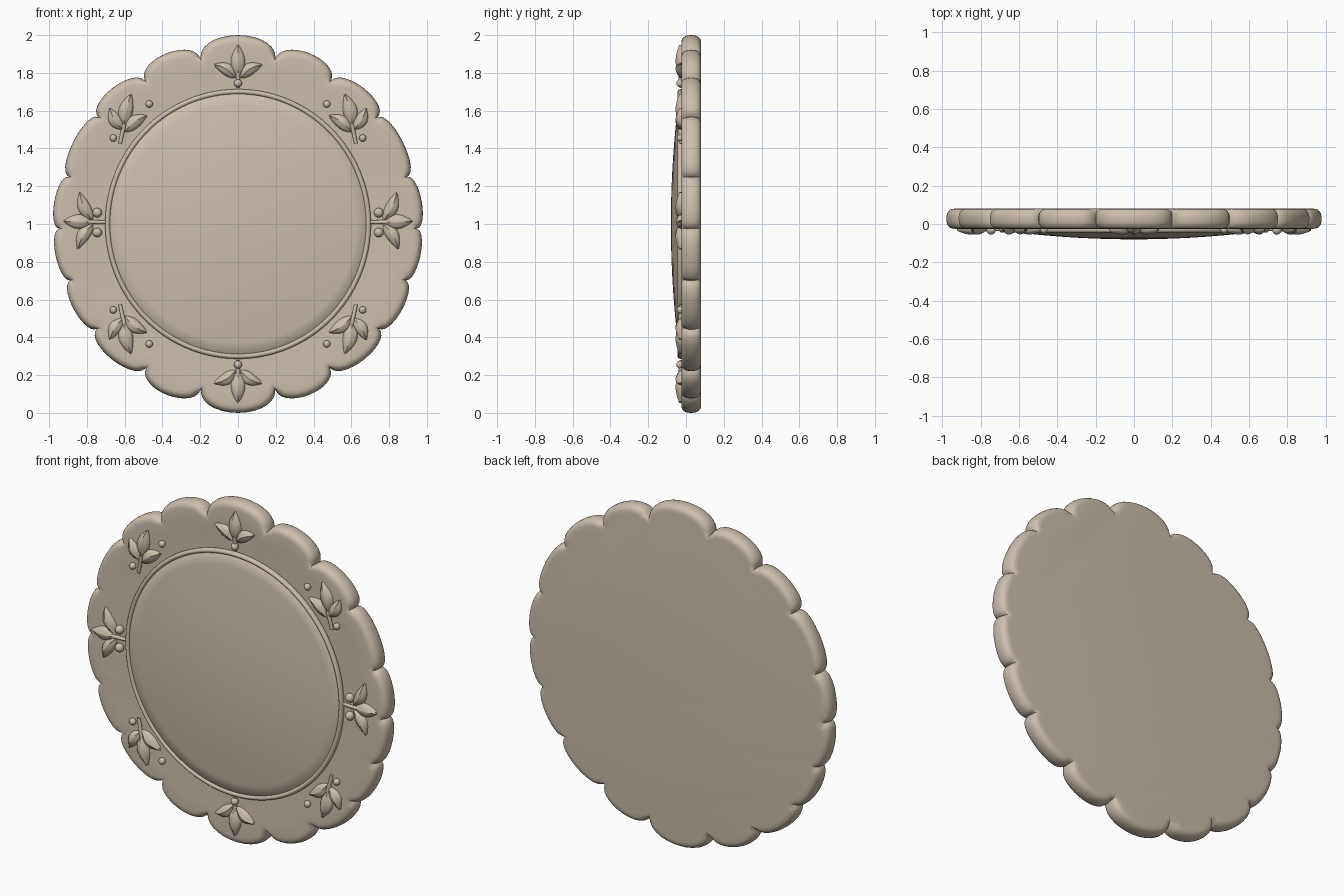
import bpy
import bmesh
from math import sin, cos, pi, radians
from mathutils import Vector

if "Cube" in bpy.data.objects:
    bpy.data.objects.remove(bpy.data.objects["Cube"])

clay = bpy.data.materials.new("warm beige clay")
clay.use_nodes = True
COLOR = (0.60, 0.52, 0.42, 1)
clay.diffuse_color = COLOR
bsdf = clay.node_tree.nodes["Principled BSDF"]
bsdf.inputs["Base Color"].default_value = COLOR
bsdf.inputs["Roughness"].default_value = 0.7
MID = 1.0  # height of the plate centre


def finish(name, bm, angle=40):
    bmesh.ops.recalc_face_normals(bm, faces=bm.faces)
    mesh = bpy.data.meshes.new(name)
    bm.to_mesh(mesh)
    bm.free()
    mesh.materials.append(clay)
    ob = bpy.data.objects.new(name, mesh)
    bpy.context.collection.objects.link(ob)
    bpy.ops.object.select_all(action="DESELECT")
    ob.select_set(True)
    bpy.context.view_layer.objects.active = ob
    bpy.ops.object.shade_smooth_by_angle(angle=radians(angle))
    return ob


def bridge(bm, a, b, closed=True):
    n = len(a)
    for i in range(n if closed else n - 1):
        j = (i + 1) % n
        bm.faces.new((a[i], a[j], b[j], b[i]))


# Scalloped outline: notch angle, notch radius, crown radius of the next lobe
half = [(-77.3, .90, .98), (-57.4, .905, .98), (-36.6, .93, .98), (-18.6, .935, .98),
        (-1.5, .945, .98), (15.6, .93, .975), (37.4, .93, .98), (57, .905, .98)]
last = (77.2, .90, 1.0)
left = [(180 - half[i + 1][0], half[i + 1][1], half[i][2]) for i in reversed(range(len(half) - 1))]
notches = half + [last, (180 - last[0], last[1], half[-1][2])] + left
notches.append((180 - half[0][0], half[0][1], 1.0))

STEPS = 14
outline = []
for k, (ang, rad, crown) in enumerate(notches):
    ang2, rad2, _ = notches[(k + 1) % len(notches)]
    if ang2 < ang:
        ang2 += 360
    p = Vector((cos(radians(ang)), sin(radians(ang)))) * rad
    q = Vector((cos(radians(ang2)), sin(radians(ang2)))) * rad2
    m = (p + q) / 2
    out = m.normalized()
    sag = crown - m.length
    for s in range(STEPS):
        t = pi * s / STEPS
        outline.append(m + (p - m) * cos(t) + out * sag * sin(t) ** 0.9)

N = len(outline)
normals = []
for i in range(N):
    d = outline[(i + 1) % N] - outline[i - 1]
    normals.append(Vector((d.y, -d.x)).normalized())

# Plate: flat back, rounded scalloped rim, shallow border, domed centre
RING, TALL = 0.69, 1.015
bm = bmesh.new()


def loop(points, y):
    return [bm.verts.new((p.x, y, MID + p.y)) for p in points]


rings = []
for k in range(13):
    a = pi / 2 - pi * k / 12
    inset = 0.045 * (1 - max(cos(a), 0) ** 0.75)
    depth = abs(sin(a)) ** 0.85 * (1 if a > 0 else -1)
    rings.append(loop([p - n * inset for p, n in zip(outline, normals)], 0.0275 + 0.0525 * depth))
circle = [Vector((p.normalized().x, p.normalized().y * TALL)) for p in outline]
inner = [p - n * 0.045 for p, n in zip(outline, normals)]
for f, y in ((.3, -.024), (.65, -.021), (1, -.02)):
    rings.append(loop([p.lerp(c * RING, f) for p, c in zip(inner, circle)], y))
for f in (.985, .9, .8, .7, .6, .5, .4, .3, .2, .1):
    rings.append(loop([c * RING * f for c in circle], -0.08 + 0.046 * f * f))
for a, b in zip(rings, rings[1:]):
    bridge(bm, a, b)
bm.faces.new(rings[0])
tip = bm.verts.new((0, -0.08, MID))
for i in range(N):
    bm.faces.new((rings[-1][i], rings[-1][(i + 1) % N], tip))
finish("scalloped_plate", bm, 50)

# Raised ring around the domed centre
bm = bmesh.new()
loops = []
for i in range(128):
    a = 2 * pi * i / 128
    row = []
    for j in range(12):
        b = 2 * pi * j / 12
        r = RING + 0.0135 * cos(b)
        row.append(bm.verts.new((r * cos(a), -0.029 + 0.016 * sin(b), MID + r * sin(a) * TALL)))
    loops.append(row)
for i in range(128):
    bridge(bm, loops[i], loops[(i + 1) % 128])
finish("centre_ring", bm, 60)


# Ornaments: carved leaves, berries and stems, given as (x, z) points
def add_leaf(bm, base, end, width, bend=0.0):
    base, end = Vector(base), Vector(end)
    axis = end - base
    side = Vector((-axis.y, axis.x)).normalized()
    rows = []
    for i in range(15):
        u = 0.01 + 0.98 * i / 14
        w = width * (sin(pi * u ** 0.85) ** 0.85 + 0.02)
        c = base + axis * u + side * bend * sin(pi * u)
        row = []
        for j in range(11):
            v = -1 + j / 5
            p = c + side * w * v
            body = (1 - abs(v) ** 3) ** 0.5 * (0.4 + 0.6 * sin(pi * u))
            ridge = 0.006 * max(0, 1 - abs(v) * 2.5)
            row.append(bm.verts.new((p.x, -0.016 - 0.033 * body - ridge, MID + p.y)))
        rows.append(row)
    for a, b in zip(rows, rows[1:]):
        bridge(bm, a, b, closed=False)
    # close the underside
    edges = [e for e in bm.edges if e.is_boundary and e.verts[0] in sum(rows, [])]
    bmesh.ops.holes_fill(bm, edges=edges, sides=0)


def add_berry(bm, pos, radius):
    made = bmesh.ops.create_uvsphere(bm, u_segments=20, v_segments=12, radius=radius)
    bmesh.ops.translate(bm, verts=made["verts"], vec=(pos[0], -0.03, MID + pos[1]))


def add_stem(bm, a, b, radius=0.009):
    a, b = Vector((a[0], -0.026, MID + a[1])), Vector((b[0], -0.03, MID + b[1]))
    made = bmesh.ops.create_cone(bm, segments=12, radius1=radius, radius2=radius * 1.3,
                                 depth=(b - a).length, cap_ends=True)
    turn = (b - a).to_track_quat("Z", "Y").to_matrix()
    bmesh.ops.rotate(bm, verts=made["verts"], matrix=turn)
    bmesh.ops.translate(bm, verts=made["verts"], vec=(a + b) / 2)


def ornament(name, leaves, berries, stem, berry_size, sx=1, sz=1):
    bm = bmesh.new()
    flip = lambda p: (p[0] * sx, p[1] * sz)
    for base, end, width, bend in leaves:
        add_leaf(bm, flip(base), flip(end), width, bend * sx * sz)
    for pos in berries:
        add_berry(bm, flip(pos), berry_size)
    add_stem(bm, flip(stem[0]), flip(stem[1]))
    finish(name, bm, 50)


upright = dict(
    leaves=[((0, .78), (0, .95), .04, 0),
            ((.012, .775), (.13, .845), .033, .014),
            ((-.012, .775), (-.13, .845), .033, -.014)],
    berries=[(0, .745)], stem=((0, .72), (0, .80)), berry_size=.021)
sideways = dict(
    leaves=[((.775, .01), (.925, .015), .04, 0),
            ((.77, .02), (.84, .17), .035, -.012),
            ((.77, 0), (.85, -.135), .035, .012)],
    berries=[(.745, .06), (.745, -.045)], stem=((.70, .01), (.80, .01)), berry_size=.025)
diagonal = dict(
    leaves=[((.605, .52), (.565, .69), .04, -.008),
            ((.61, .50), (.68, .615), .035, -.01),
            ((.60, .49), (.48, .575), .036, -.012)],
    berries=[(.47, .635), (.66, .455)], stem=((.625, .425), (.602, .53)), berry_size=.019)

ornament("top_ornament", **upright)
ornament("bottom_ornament", **upright, sz=-1)
for sx, label in ((1, "left"), (-1, "right")):
    ornament(label + "_ornament", **sideways, sx=sx)
    ornament("upper_" + label + "_ornament", **diagonal, sx=sx)
    ornament("lower_" + label + "_ornament", **diagonal, sx=sx, sz=-1)
